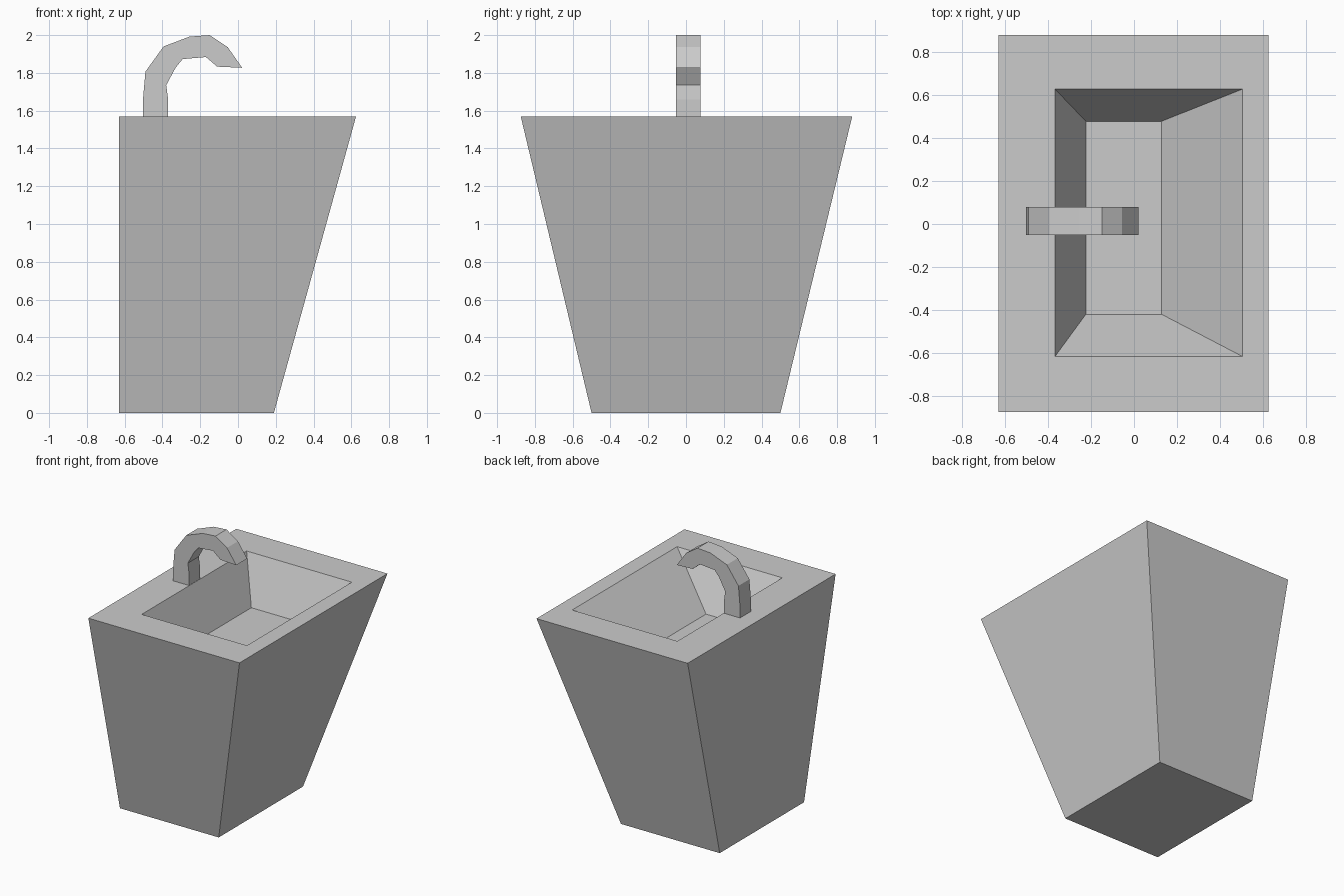
import bpy, bmesh

if "Cube" in bpy.data.objects:
    bpy.data.objects.remove(bpy.data.objects["Cube"])


def finish(bm, name):
    bmesh.ops.recalc_face_normals(bm, faces=bm.faces)
    mesh = bpy.data.meshes.new(name)
    bm.to_mesh(mesh)
    bm.free()
    obj = bpy.data.objects.new(name, mesh)
    bpy.context.collection.objects.link(obj)
    return obj


def rect_loft(name, rings):
    """Join rectangular rings (x0, x1, y0, y1, z) and cap both ends."""
    bm = bmesh.new()
    loops = [[bm.verts.new(p) for p in
              ((x0, y0, z), (x1, y0, z), (x1, y1, z), (x0, y1, z))]
             for x0, x1, y0, y1, z in rings]
    for a, b in zip(loops, loops[1:]):
        for i in range(4):
            j = (i + 1) % 4
            bm.faces.new((a[i], a[j], b[j], b[i]))
    bm.faces.new(loops[0][::-1])
    bm.faces.new(loops[-1])
    return finish(bm, name)


def extrude_profile(name, profile, y0, y1):
    """Extrude a side profile of (x, z) points along y."""
    bm = bmesh.new()
    face = bm.faces.new([bm.verts.new((x, y0, z)) for x, z in profile])
    result = bmesh.ops.extrude_face_region(bm, geom=[face], use_keep_orig=True)
    moved = [v for v in result["geom"] if isinstance(v, bmesh.types.BMVert)]
    bmesh.ops.translate(bm, verts=moved, vec=(0, y1 - y0, 0))
    return finish(bm, name)


# Tapered pedestal with sunken basin: foot, outer rim, inner rim, basin floor
rect_loft("sink_basin", [
    (-0.63, 0.19, -0.50, 0.50, 0.0),
    (-0.63, 0.625, -0.875, 0.88, 1.57),
    (-0.368, 0.506, -0.617, 0.628, 1.57),
    (-0.224, 0.128, -0.42, 0.478, 1.24),
])

# Curved low-poly spout
extrude_profile("faucet", [
    (-0.503, 1.57), (-0.503, 1.66), (-0.49, 1.807), (-0.394, 1.94),
    (-0.257, 1.992), (-0.15, 2.0), (-0.055, 1.937), (0.022, 1.827),
    (-0.11, 1.833), (-0.17, 1.884), (-0.293, 1.873), (-0.33, 1.828),
    (-0.38, 1.735), (-0.37, 1.66), (-0.37, 1.57),
], -0.052, 0.078)
